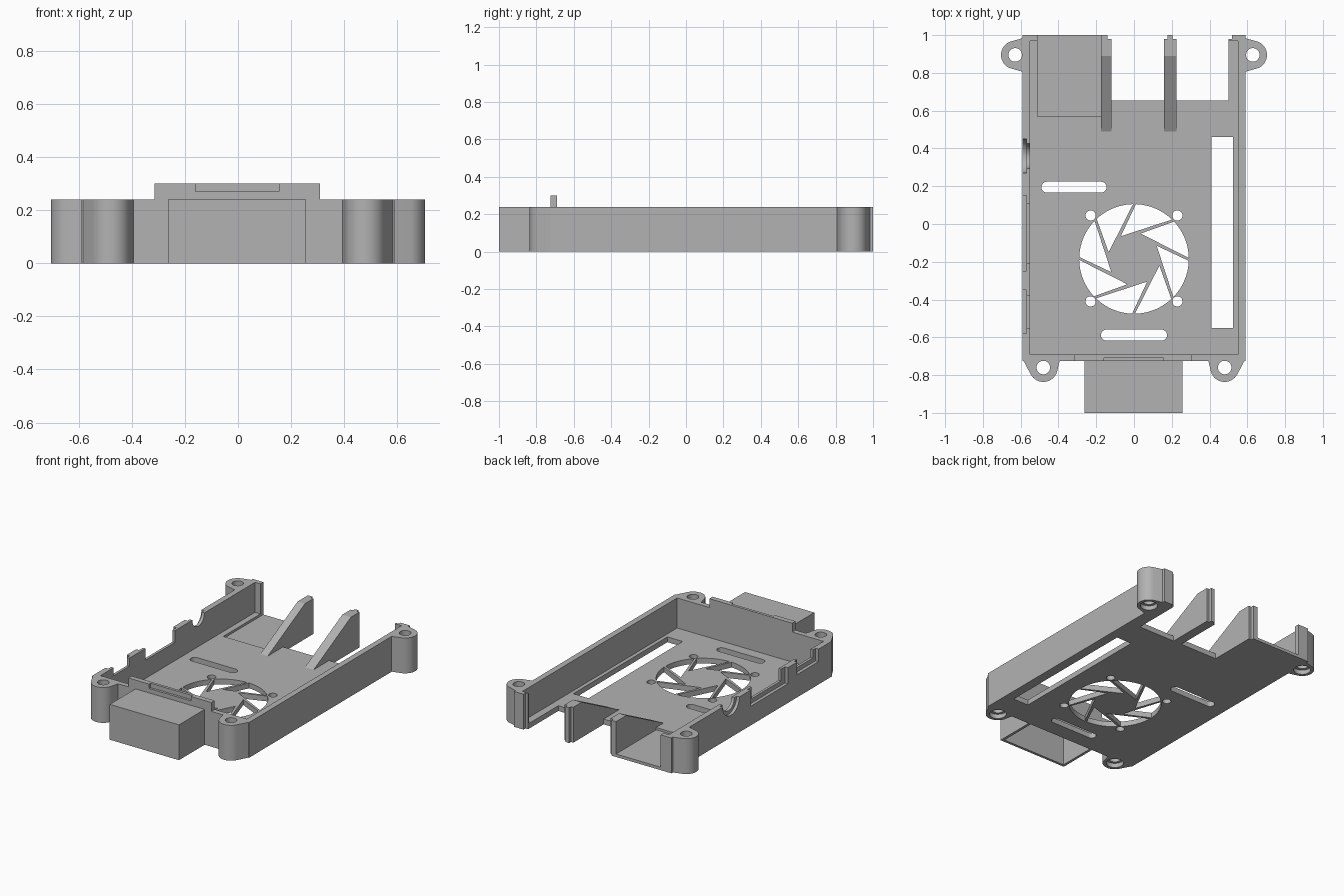
import bpy, bmesh, math
from mathutils import Matrix
from mathutils.geometry import convex_hull_2d

if "Cube" in bpy.data.objects:
    bpy.data.objects.remove(bpy.data.objects["Cube"])

H, FLOOR = 0.24, 0.036          # wall height, floor thickness

grey = bpy.data.materials.new("plain grey")
grey.diffuse_color = (0.45, 0.45, 0.45, 1)
grey.use_nodes = True
grey.node_tree.nodes["Principled BSDF"].inputs["Base Color"].default_value = grey.diffuse_color


def prism(name, pts, z0, z1, axis="z"):
    """Extrude a 2D outline along z, or along x (points are then y, z)."""
    bm = bmesh.new()
    place = (lambda p, h: (p[0], p[1], h)) if axis == "z" else (lambda p, h: (h, p[0], p[1]))
    lo = [bm.verts.new(place(p, z0)) for p in pts]
    hi = [bm.verts.new(place(p, z1)) for p in pts]
    bm.faces.new(lo)
    bm.faces.new(hi)
    for i in range(len(pts)):
        j = (i + 1) % len(pts)
        bm.faces.new((lo[i], lo[j], hi[j], hi[i]))
    bmesh.ops.recalc_face_normals(bm, faces=bm.faces)
    me = bpy.data.meshes.new(name)
    bm.to_mesh(me)
    bm.free()
    me.materials.append(grey)
    ob = bpy.data.objects.new(name, me)
    bpy.context.collection.objects.link(ob)
    return ob


def box(name, x0, x1, y0, y1, z0, z1):
    return prism(name, [(x0, y0), (x1, y0), (x1, y1), (x0, y1)], z0, z1)


def circle(cx, cy, r, n=40, a0=0, a1=360):
    full = a1 - a0 == 360
    k = n if full else n - 1
    return [(cx + r * math.cos(math.radians(a0 + (a1 - a0) * i / k)),
             cy + r * math.sin(math.radians(a0 + (a1 - a0) * i / k))) for i in range(n)]


def hull(pts):
    return [pts[i] for i in convex_hull_2d(pts)]


def boolean(ob, other, op="DIFFERENCE"):
    bpy.context.view_layer.objects.active = ob
    m = ob.modifiers.new("bool", "BOOLEAN")
    m.operation, m.solver, m.object = op, "EXACT", other
    bpy.ops.object.modifier_apply(modifier=m.name)
    bpy.data.objects.remove(other)


def cut_box(ob, *dims):
    boolean(ob, box("cutter", *dims))


# tray block with the four screw lugs
tray = box("tray", -0.59, 0.59, -0.725, 1.0, 0, H)
lugs = []
for s in (-1, 1):
    lugs += [(s * 0.48, -0.76), (s * 0.629, 0.895)]
    front = circle(s * 0.48, -0.76, 0.076) + [(s * 0.59, -0.715), (s * 0.393, -0.722), (s * 0.5, -0.70)]
    back = circle(s * 0.629, 0.895, 0.075) + [(s * 0.585, 0.805), (s * 0.585, 0.985)]
    for outline in (front, back):
        boolean(tray, prism("lug", hull(outline), 0, H), "UNION")

# cavity, then lug holes with counterbores underneath
cut_box(tray, -0.55, 0.55, -0.69, 0.968, FLOOR, 1)
for x, y in lugs:
    boolean(tray, prism("cutter", circle(x, y, 0.036, 32), -1, 1))
    boolean(tray, prism("cutter", circle(x, y, 0.054, 32), -1, 0.03))

# rear openings and thinned floor
cut_box(tray, -0.51, 0.1, 0.9, 1.1, FLOOR, 1)
cut_box(tray, -0.51, -0.175, 0.57, 1.1, 0.02, 1)
cut_box(tray, -0.12, 0.50, 0.655, 1.1, -1, 1)
cut_box(tray, -0.14, -0.1, 0.98, 1.1, -1, 1)
cut_box(tray, 0.49, 0.52, 0.98, 1.1, -1, 1)

# floor slots
cut_box(tray, 0.41, 0.525, -0.55, 0.46, -1, 1)
for x0, x1, y in ((-0.49, -0.145, 0.195), (-0.175, 0.175, -0.588)):
    r = 0.029
    slot = hull(circle(x0 + r, y, r, 24) + circle(x1 - r, y, r, 24))
    boolean(tray, prism("cutter", slot, -1, 1))

# fan grille: eight swept openings and four screw holes
FAN = Matrix.Translation((0, -0.185, 0))
for k in range(8):
    opening = prism("cutter", [(-0.07, 0.12)] + circle(0, 0, 0.29, 12, 46, 88), -1, 1)
    opening.data.transform(FAN @ Matrix.Rotation(k * math.pi / 4, 4, "Z"))
    boolean(tray, opening)
for x in (-0.23, 0.23):
    for y in (0.045, -0.41):
        boolean(tray, prism("cutter", circle(x, y, 0.027, 24), -1, 1))

# side connector notches: wide outer recess, narrower through cut
for y0, y1, z, inset in ((-0.25, 0.15, 0.13, 0.042), (-0.58, -0.35, 0.155, 0.03)):
    cut_box(tray, -0.7, -0.568, y0, y1, z, 1)
    cut_box(tray, -0.7, -0.5, y0 + inset, y1 - inset, z + 0.03, 1)
for r, x1 in ((0.09, -0.57), (0.065, -0.5)):
    boolean(tray, prism("cutter", circle(0.36, H, r, 40), -0.7, x1, "x"))

# raised front lip with a shallow recess
lip = box("front_lip", -0.315, 0.308, -0.725, -0.69, H - 0.02, 0.30)
cut_box(lip, -0.16, 0.155, -0.8, -0.709, 0.27, 1)

# hollow front housing, open underneath
housing = box("front_housing", -0.263, 0.257, -1.0, -0.72, 0, H)
cut_box(housing, -0.245, 0.239, -0.982, -0.725, -1, H - 0.018)

# sloped rear fins with narrow end tongues
for i, (x0, x1, t0, t1) in enumerate(((-0.175, -0.12, -0.175, -0.14), (0.16, 0.225, 0.177, 0.205))):
    side = [(0.49, 0.02), (0.49, FLOOR), (0.89, H), (0.98, H), (0.98, 0), (0.655, 0), (0.655, 0.02)]
    prism(f"rear_fin_{i + 1}", side, x0, x1, "x")
    box(f"fin_tongue_{i + 1}", t0, t1, 0.975, 1.0, 0, H)

# smooth the round walls, keep edges sharp
bpy.ops.object.select_all(action="DESELECT")
tray.select_set(True)
bpy.context.view_layer.objects.active = tray
bpy.ops.object.shade_smooth_by_angle(angle=math.radians(30))
